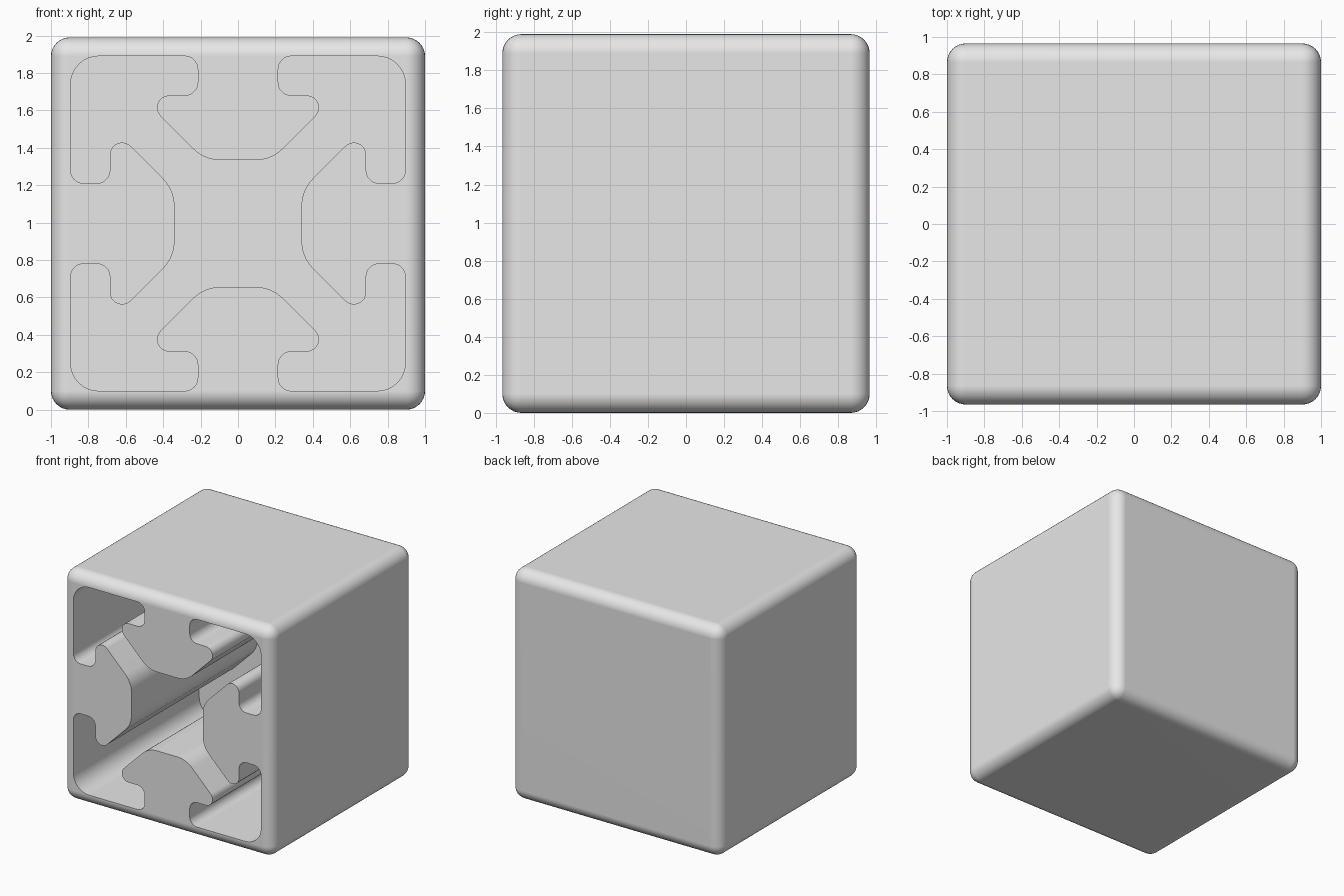
import bpy, bmesh, math
from mathutils import Vector, Matrix

cube = bpy.data.objects.get("Cube")
if cube:
    bpy.data.objects.remove(cube, do_unlink=True)

HALF_X, HALF_Y, HALF_Z = 1.0, 0.965, 0.995
FLOOR_Y = 0.75          # inner face of the closed back


def material(name, value):
    mat = bpy.data.materials.new(name)
    mat.use_nodes = True
    color = (value, value, value, 1)
    mat.diffuse_color = color
    mat.node_tree.nodes["Principled BSDF"].inputs["Base Color"].default_value = color
    return mat


def make_object(name, bm, mat):
    bmesh.ops.recalc_face_normals(bm, faces=bm.faces)
    mesh = bpy.data.meshes.new(name)
    bm.to_mesh(mesh)
    bm.free()
    obj = bpy.data.objects.new(name, mesh)
    obj.data.materials.append(mat)
    bpy.context.collection.objects.link(obj)
    return obj


def round_corner(prev, point, nxt, radius, steps=8):
    """Replace a profile corner with a tangent arc."""
    a, b = (prev - point).normalized(), (nxt - point).normalized()
    half = a.angle(b) / 2
    center = point + (a + b).normalized() * radius / math.sin(half)
    start = point + a * radius / math.tan(half) - center
    end = point + b * radius / math.tan(half) - center
    sweep = start.angle_signed(end)
    return [center + Matrix.Rotation(-sweep * i / steps, 2) @ start
            for i in range(steps + 1)]


def pocket_profile():
    """One eighth of the outline, mirrored on the diagonal, then turned four times."""
    eighth = [(0.34, 0.18, 0.2), (0.685, 0.525, 0.065), (0.685, 0.215, 0.07),
              (0.895, 0.215, 0.07)]
    quarter = eighth + [(0.895, 0.895, 0.15)] + [(z, x, r) for x, z, r in reversed(eighth)]
    corners = []
    for turn in range(4):
        rot = Matrix.Rotation(turn * math.pi / 2, 2)
        corners += [(rot @ Vector((x, z)), r) for x, z, r in quarter]
    outline = []
    for i, (point, radius) in enumerate(corners):
        outline += round_corner(corners[i - 1][0], point,
                                corners[(i + 1) % len(corners)][0], radius)
    return outline


grey = material("light_grey", 0.8)

# Rounded outer block
bm = bmesh.new()
bmesh.ops.create_cube(bm, size=2)
bmesh.ops.scale(bm, vec=(HALF_X, HALF_Y, HALF_Z), verts=bm.verts)
bmesh.ops.translate(bm, vec=(0, 0, HALF_Z), verts=bm.verts)
bmesh.ops.bevel(bm, geom=bm.edges[:], offset=0.1, segments=8, profile=0.5,
                affect='EDGES', clamp_overlap=True)
body = make_object("slotted_block", bm, grey)

# Pocket cutter with four T-shaped ribs left standing
bm = bmesh.new()
face = bm.faces.new([bm.verts.new((p.x, -HALF_Y - 0.2, p.y + HALF_Z))
                     for p in pocket_profile()])
pushed = bmesh.ops.extrude_face_region(bm, geom=[face])
bmesh.ops.translate(bm, vec=(0, FLOOR_Y + HALF_Y + 0.2, 0),
                    verts=[v for v in pushed["geom"] if isinstance(v, bmesh.types.BMVert)])
cutter = make_object("pocket_cutter", bm, grey)
cutter.hide_render = True

# Cut the pocket and shade
bpy.ops.object.select_all(action='DESELECT')
body.select_set(True)
bpy.context.view_layer.objects.active = body
cut = body.modifiers.new("pocket", 'BOOLEAN')
cut.operation, cut.solver, cut.object = 'DIFFERENCE', 'EXACT', cutter
bpy.ops.object.modifier_apply(modifier=cut.name)
bpy.data.objects.remove(cutter, do_unlink=True)
bpy.ops.object.shade_smooth_by_angle(angle=math.radians(30))
weighted = body.modifiers.new("clean_normals", 'WEIGHTED_NORMAL')
weighted.keep_sharp = True
